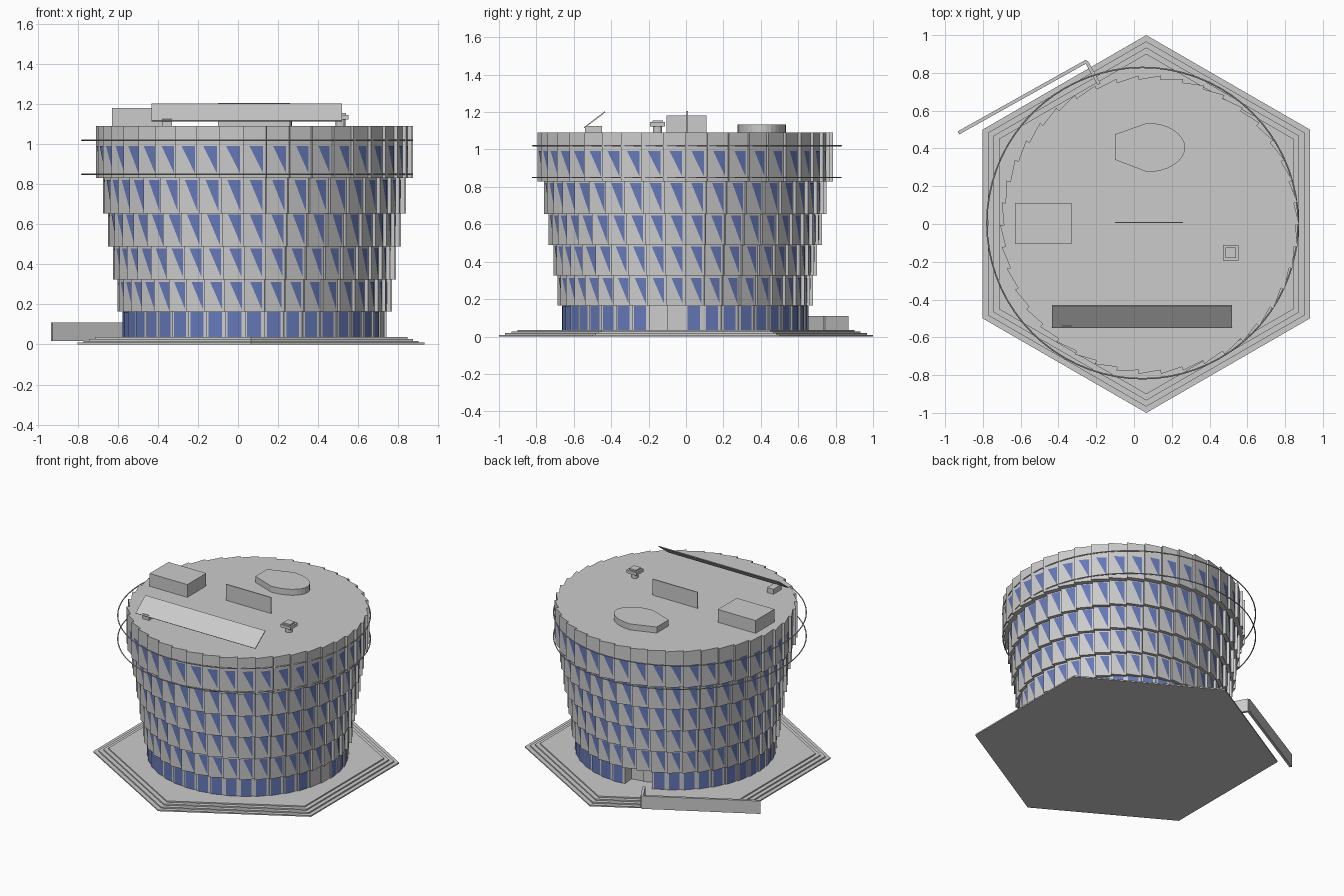
import bpy, bmesh, math
from mathutils import Vector

if "Cube" in bpy.data.objects:
    bpy.data.objects.remove(bpy.data.objects["Cube"])

CX, CY, BAYS = 0.083, -0.004, 42
STEP = 2 * math.pi / BAYS

glass = bpy.data.materials.new("blue_glass")
glass.diffuse_color = (0.13, 0.19, 0.48, 1)
glass.use_nodes = True
glass.node_tree.nodes["Principled BSDF"].inputs["Base Color"].default_value = glass.diffuse_color


def make_object(name, bm, mat=None):
    me = bpy.data.meshes.new(name)
    bm.to_mesh(me)
    bm.free()
    ob = bpy.data.objects.new(name, me)
    bpy.context.collection.objects.link(ob)
    if mat:
        me.materials.append(mat)
    return ob


def prism(name, pts, z0, z1):
    """Extrude a counter-clockwise outline from z0 to z1."""
    bm = bmesh.new()
    lo = [bm.verts.new((x, y, z0)) for x, y in pts]
    hi = [bm.verts.new((x, y, z1)) for x, y in pts]
    n = len(pts)
    bm.faces.new(lo[::-1])
    bm.faces.new(hi)
    for i in range(n):
        j = (i + 1) % n
        bm.faces.new((lo[i], lo[j], hi[j], hi[i]))
    return make_object(name, bm)


def box(name, x0, x1, y0, y1, z0, z1):
    return prism(name, [(x0, y0), (x1, y0), (x1, y1), (x0, y1)], z0, z1)


def polar(a, r, cx=CX, cy=CY):
    return (cx + r * math.cos(a), cy + r * math.sin(a))


def wall(name, a, b, thick, z0, z1):
    """Thin straight wall between two plan points."""
    a, b = Vector(a), Vector(b)
    d = (b - a).normalized() * thick / 2
    n = Vector((-d.y, d.x))
    return prism(name, [a - n, b - n, b + n, a + n], z0, z1)


# Stepped hexagonal plinth
for k in range(4):
    pts = [polar(math.pi / 6 + i * math.pi / 3, 1 - 0.033 * k, 0.065, 0) for i in range(6)]
    prism(f"plinth_step_{k + 1}", pts, 0.009 * k, 0.009 * (k + 1))


def bay_side(i):
    """Ground-floor use of a bay: window, blank entrance wall or recessed door."""
    deg = math.degrees((i + 0.5) * STEP) % 360
    if deg > 339:
        return "blank"
    if 94 < deg < 112:
        return "recess"
    return "window"


# Floors: outward-growing drums of saw-tooth bays
# radius, bottom, top, window bottom, window top
floors = [
    (0.658, 0.036, 0.165, 0.036, 0.163),
    (0.685, 0.165, 0.325, 0.175, 0.312),
    (0.707, 0.325, 0.490, 0.338, 0.480),
    (0.732, 0.490, 0.655, 0.498, 0.648),
    (0.757, 0.655, 0.830, 0.664, 0.822),
    (0.792, 0.830, 1.090, 0.856, 0.992),
]
for f, (r, z0, z1, w0, w1) in enumerate(floors):
    depth = 0.008 if f == 0 else 0.02
    outline = []
    win = bmesh.new()
    for i in range(BAYS):
        side = bay_side(i) if f == 0 else "window"
        ri = r - (0.09 if side == "recess" else 0)
        a = Vector(polar(i * STEP, ri))
        b = Vector(polar((i + 1) * STEP, ri - depth))
        outline += [a, b]
        if side != "window":
            continue
        out = Vector((b.y - a.y, a.x - b.x)).normalized() * 0.003
        left = a.lerp(b, 0.12 if f == 0 else 0.28) + out
        right = a.lerp(b, 0.82 if f == 0 else 0.86) + out
        tri = [(*left, w1), (*right, w0), (*right, w1)]
        if f == 0:
            tri.insert(0, (*left, w0))
            tri[1:] = [(*right, w0), (*right, w1), (*left, w1)]
        win.faces.new([win.verts.new(p) for p in tri])
    prism(f"floor_{f}_walls", outline, z0, z1)
    make_object(f"floor_{f}_windows", win, glass)

# Thin rings around the top floor
for n, z in (("lower", 0.85), ("upper", 1.02)):
    bpy.ops.mesh.primitive_torus_add(major_radius=0.824, minor_radius=0.004, major_segments=72,
                                     minor_segments=6, location=(0.045, 0.005, z))
    bpy.context.object.name = f"{n}_ring"
    bpy.ops.object.shade_smooth_by_angle()

# Entrance ramp wall at the back left
wall("ramp_wall", (-0.93, 0.482), (-0.25, 0.862), 0.018, 0.018, 0.11)
wall("ramp_end_wall", (-0.252, 0.86), (-0.185, 0.74), 0.018, 0.018, 0.11)

# Roof plant room and standing screen
box("plant_room", -0.63, -0.33, -0.105, 0.11, 1.09, 1.182)
box("roof_screen", -0.10, 0.26, 0.004, 0.011, 1.09, 1.205)

# Rounded skylight with a pointed flat end
arc = [(0.07 + 0.2 * math.cos(t), 0.405 + 0.13 * math.sin(t))
       for t in (math.radians(-90 + 180 * k / 16) for k in range(17))]
prism("skylight", arc + [(-0.10, 0.475), (-0.10, 0.34)], 1.09, 1.133)

# Tilted roof panel and its support block
bm = bmesh.new()
sec = [(-0.547, 1.118), (-0.543, 1.114), (-0.43, 1.199), (-0.434, 1.204)]
ends = [[bm.verts.new((x, y, z)) for y, z in sec] for x in (-0.433, 0.52)]
bm.faces.new(ends[0][::-1])
bm.faces.new(ends[1])
for i in range(4):
    j = (i + 1) % 4
    bm.faces.new((ends[0][i], ends[0][j], ends[1][j], ends[1][i]))
make_object("tilted_panel", bm)
box("panel_support", -0.38, -0.33, -0.54, -0.45, 1.09, 1.126)

# Mushroom vent
prism("vent_stem", [polar(k * math.pi / 6, 0.024, 0.512, -0.152) for k in range(12)], 1.09, 1.13)
box("vent_cap", 0.472, 0.552, -0.192, -0.112, 1.124, 1.146)
box("vent_cap_top", 0.484, 0.54, -0.18, -0.124, 1.146, 1.156)
